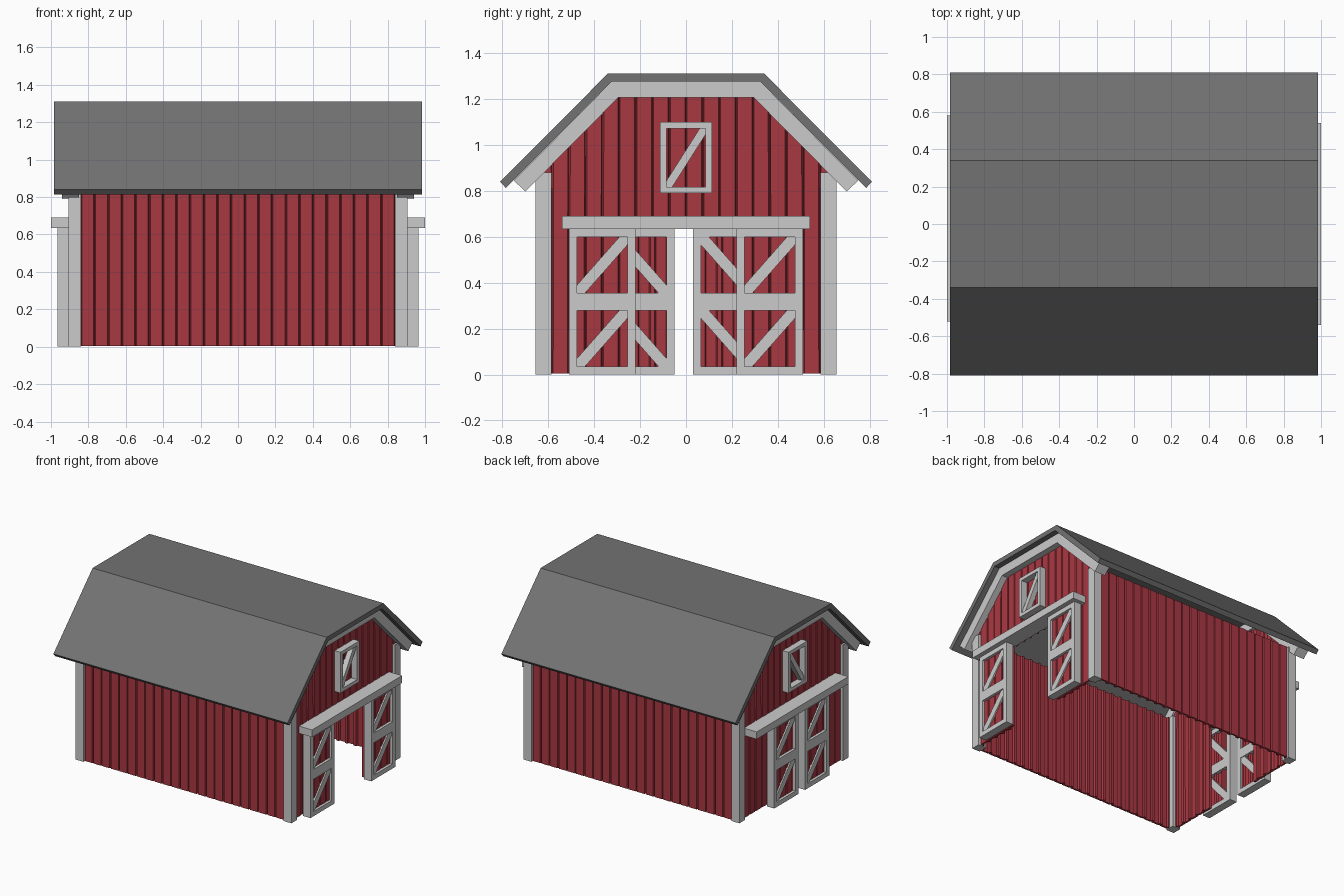
import bpy, bmesh
from math import pi, floor, ceil
from mathutils import Matrix

if "Cube" in bpy.data.objects:
    bpy.data.objects.remove(bpy.data.objects["Cube"])


def material(name, rgb):
    m = bpy.data.materials.new(name)
    m.diffuse_color = (*rgb, 1)
    m.use_nodes = True
    m.node_tree.nodes["Principled BSDF"].inputs["Base Color"].default_value = m.diffuse_color
    return m


RED = material("barn_red", (0.40, 0.04, 0.055))
ROOF = material("roof_dark", (0.17, 0.17, 0.17))
PITCH = 0.073      # spacing of the wall grooves


def finish(name, bm, mat=None, m=Matrix()):
    bmesh.ops.recalc_face_normals(bm, faces=bm.faces)
    me = bpy.data.meshes.new(name)
    bm.to_mesh(me)
    bm.free()
    ob = bpy.data.objects.new(name, me)
    bpy.context.collection.objects.link(ob)
    if mat:
        me.materials.append(mat)
    ob.matrix_world = m
    return ob


def add_prism(bm, pts, x0, x1):
    """Extrude a (y, z) outline from x0 to x1."""
    f = bm.faces.new([bm.verts.new((x0, y, z)) for y, z in pts])
    g = bmesh.ops.extrude_face_region(bm, geom=[f])["geom"]
    vs = [v for v in g if isinstance(v, bmesh.types.BMVert)]
    bmesh.ops.translate(bm, verts=vs, vec=(x1 - x0, 0, 0))


def rect(y0, y1, z0, z1):
    return [(y0, z0), (y1, z0), (y1, z1), (y0, z1)]


def prisms(name, outlines, x0, x1, mat=None, m=Matrix()):
    bm = bmesh.new()
    for o in outlines:
        add_prism(bm, o, x0, x1)
    return finish(name, bm, mat, m)


def brace(a, b, c, d, w, flip=False):
    """Diagonal bar filling the rectangle a..b, c..d."""
    p = [(a, c), (a + w, c), (b, d - w), (b, d), (b - w, d), (a, c + w)]
    return [(a + b - y, z) for y, z in p] if flip else p


def siding(name, spans, top, phase, depth, m):
    """Grooved board wall facing +x; spans are (y0, y1, bottom)."""
    bm = bmesh.new()
    for y0, y1, bottom in spans:
        stops = {y0: 0, y1: 0}
        for k in range(floor(y0 / PITCH) - 1, ceil(y1 / PITCH) + 2):
            for off, d in ((-.01, 0), (-.005, .014), (.005, .014), (.01, 0)):
                u = (k + phase) * PITCH + off
                if y0 < u < y1:
                    stops[u] = d
        for knee in (-.31, .31):
            if y0 < knee < y1:
                stops[knee] = 0
        prev = None
        for u in sorted(stops):
            x = depth - stops[u]
            cur = (bm.verts.new((x, u, bottom)), bm.verts.new((x, u, top(u))))
            if prev:
                bm.faces.new((prev[0], cur[0], cur[1], prev[1]))
            prev = cur
    ob = finish(name, bm, RED, m)
    s = ob.modifiers.new("thickness", "SOLIDIFY")
    s.thickness, s.offset = 0.016, 0
    return ob


def mirrored(half):
    return half + [(-y, z) for y, z in reversed(half)]


# gambrel roof sheet
prisms("roof", [[(-.81, .84), (-.34, 1.312), (.34, 1.312), (.81, .84),
                 (.785, .813), (.324, 1.276), (-.324, 1.276), (-.785, .813)]],
       -.983, .983, ROOF)

# long side walls
for label, ang in (("front", -pi / 2), ("back", pi / 2)):
    siding(label + "_wall", [(-.87, .87, .005)], lambda u: .88, .5, .64,
           Matrix.Rotation(ang, 4, "Z"))

# corner posts
for i, (sx, sy) in enumerate(((-1, -1), (1, -1), (1, 1), (-1, 1))):
    y0, y1 = sorted((sy * .585, sy * .655))
    prisms(f"corner_post_{i}", [rect(y0, y1, 0, .88)], *sorted((sx * .84, sx * .907)))


def door(name, yc, m):
    a, b, t = yc - .145, yc + .145, .035
    bars = [rect(a, a + t, 0, .635), rect(b - t, b, 0, .635)]
    bars += [rect(a + t, b - t, z0, z1) for z0, z1 in ((0, .035), (.28, .355), (.6, .635))]
    prisms(name + "_frame", bars, .905, .965, None, m)
    prisms(name + "_braces", [brace(a + t, b - t, .035, .28, .035),
                              brace(a + t, b - t, .355, .6, .035)], .91, .955, None, m)
    siding(name + "_panel", [(a + .02, b - .02, .02)], lambda u: .62, 0, .938, m)


# gable ends: the right doors stand open, the left doors nearly closed
for label, ang, doors, rail_y, flip in (("right", 0, (-.365, .365), 0, False),
                                        ("left", pi, (-.175, .195), -.03, True)):
    M = Matrix.Rotation(ang, 4, "Z")
    siding(label + "_gable_wall",
           [(-.63, -.235, .005), (-.235, .235, .64), (.235, .63, .005)],
           lambda u: min(1.24, 1.55 - abs(u)), 0, .885, M)
    # trim band under the roof
    prisms(label + "_gable_trim",
           [[(-.75, .845), (-.324, 1.276), (.324, 1.276), (.75, .845),
             (.70, .798), (.295, 1.207), (-.295, 1.207), (-.70, .798)]],
           .85, .94, None, M)
    # sliding door rail and doors
    half = .54 if not flip else .55
    prisms(label + "_door_rail", [rect(rail_y - half, rail_y + half, .635, .69)],
           .88, 1.0, None, M)
    for n, yc in enumerate(doors):
        door(f"{label}_door_{n}", yc, M)
    # loft hatch
    a, b, c, d, t = -.113, .113, .79, 1.10, .027
    prisms(label + "_hatch_frame",
           [rect(a, a + t, c, d), rect(b - t, b, c, d),
            rect(a + t, b - t, c, c + t), rect(a + t, b - t, d - t, d)],
           .87, .94, None, M)
    prisms(label + "_hatch_brace", [brace(a + t, b - t, c + t, d - t, .026, flip)],
           .875, .93, None, M)
